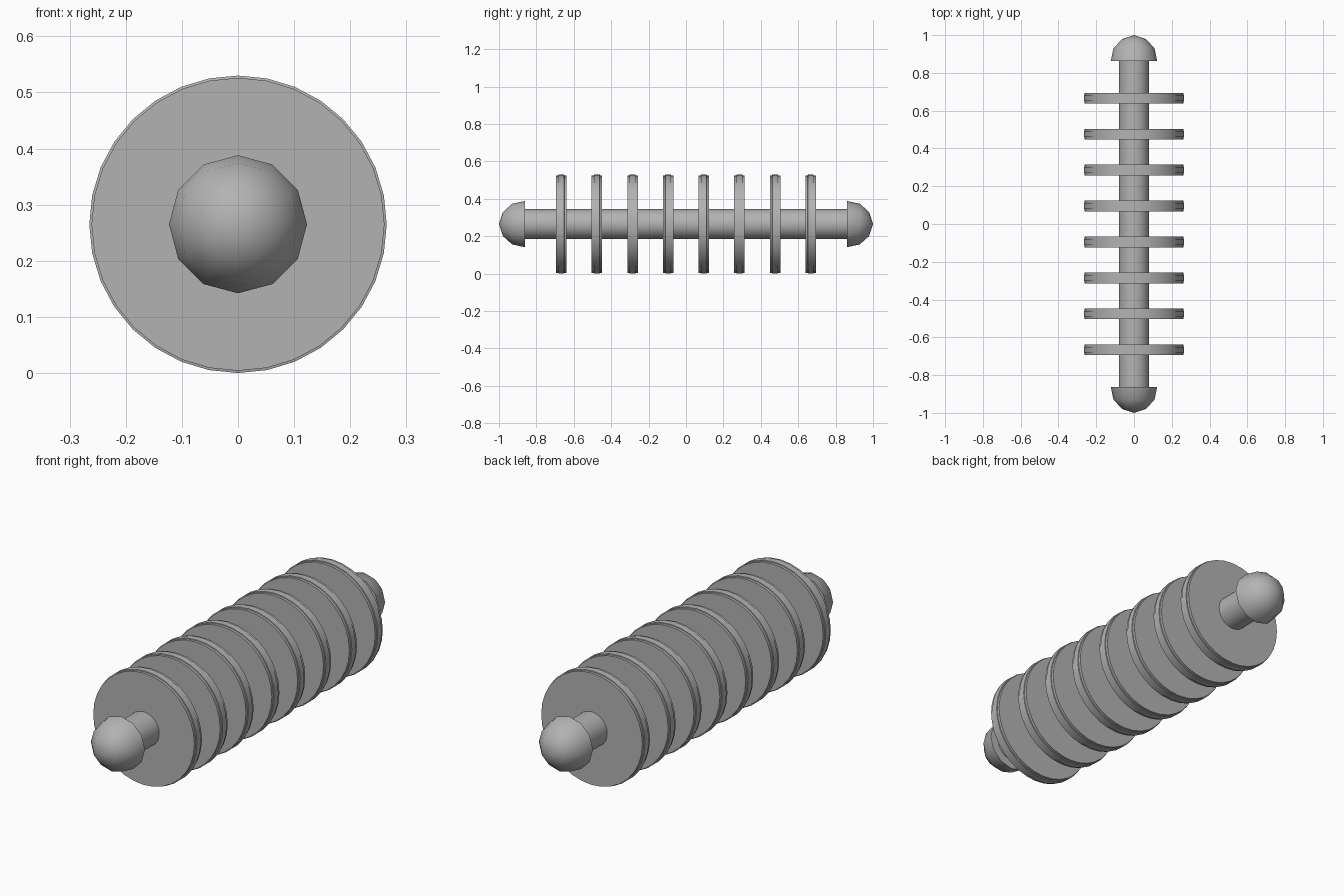
import bpy
import math
from mathutils import Matrix

if "Cube" in bpy.data.objects:
    bpy.data.objects.remove(bpy.data.objects["Cube"])

CENTER_Z = 0.265

grey = bpy.data.materials.new("plain grey")
grey.diffuse_color = (0.45, 0.45, 0.45, 1)
grey.use_nodes = True
grey.node_tree.nodes["Principled BSDF"].inputs["Base Color"].default_value = grey.diffuse_color


def lathe(name, profile, sides):
    """Spin a list of (radius, y) points around the long axis."""
    verts, faces, rings = [], [], []
    for r, y in profile:
        count = sides if r > 0 else 1
        rings.append(list(range(len(verts), len(verts) + count)))
        for i in range(count):
            a = 2 * math.pi * i / sides
            verts.append((r * math.cos(a), y, r * math.sin(a)))
    for a, b in zip(rings, rings[1:]):
        for i in range(sides):
            j = (i + 1) % sides
            quad = [a[i % len(a)], a[j % len(a)], b[j % len(b)], b[i % len(b)]]
            faces.append(list(dict.fromkeys(quad)))
    # flat caps on open ends
    if len(rings[0]) > 1:
        faces.append(rings[0][::-1])
    if len(rings[-1]) > 1:
        faces.append(rings[-1])
    mesh = bpy.data.meshes.new(name)
    mesh.from_pydata(verts, [], faces)
    mesh.transform(Matrix.Translation((0, 0, CENTER_Z)))
    mesh.materials.append(grey)
    obj = bpy.data.objects.new(name, mesh)
    bpy.context.collection.objects.link(obj)
    bpy.ops.object.select_all(action='DESELECT')
    obj.select_set(True)
    bpy.context.view_layer.objects.active = obj
    # consistent outward normals
    bpy.ops.object.mode_set(mode='EDIT')
    bpy.ops.mesh.select_all(action='SELECT')
    bpy.ops.mesh.normals_make_consistent(inside=False)
    bpy.ops.object.mode_set(mode='OBJECT')
    bpy.ops.object.shade_smooth_by_angle(angle=math.radians(40))
    return obj


# central shaft
lathe("shaft", [(0.08, -0.87), (0.08, 0.87)], 32)

# domed end caps
for side, label in ((-1, "front"), (1, "back")):
    dome = [(0.123, 0.862), (0.109, 0.929), (0.064, 0.979), (0, 1.0)]
    lathe(label + "_end_cap", [(r, side * y) for r, y in dome], 12)

# eight discs, each with a slightly raised band around the rim
for k in range(8):
    y = (k - 3.5) * 0.1905
    rim = [(0.261, -0.028), (0.261, -0.016), (0.265, -0.015),
           (0.265, 0.015), (0.261, 0.016), (0.261, 0.028)]
    lathe(f"disc_{k + 1}", [(r, y + d) for r, d in rim], 32)
